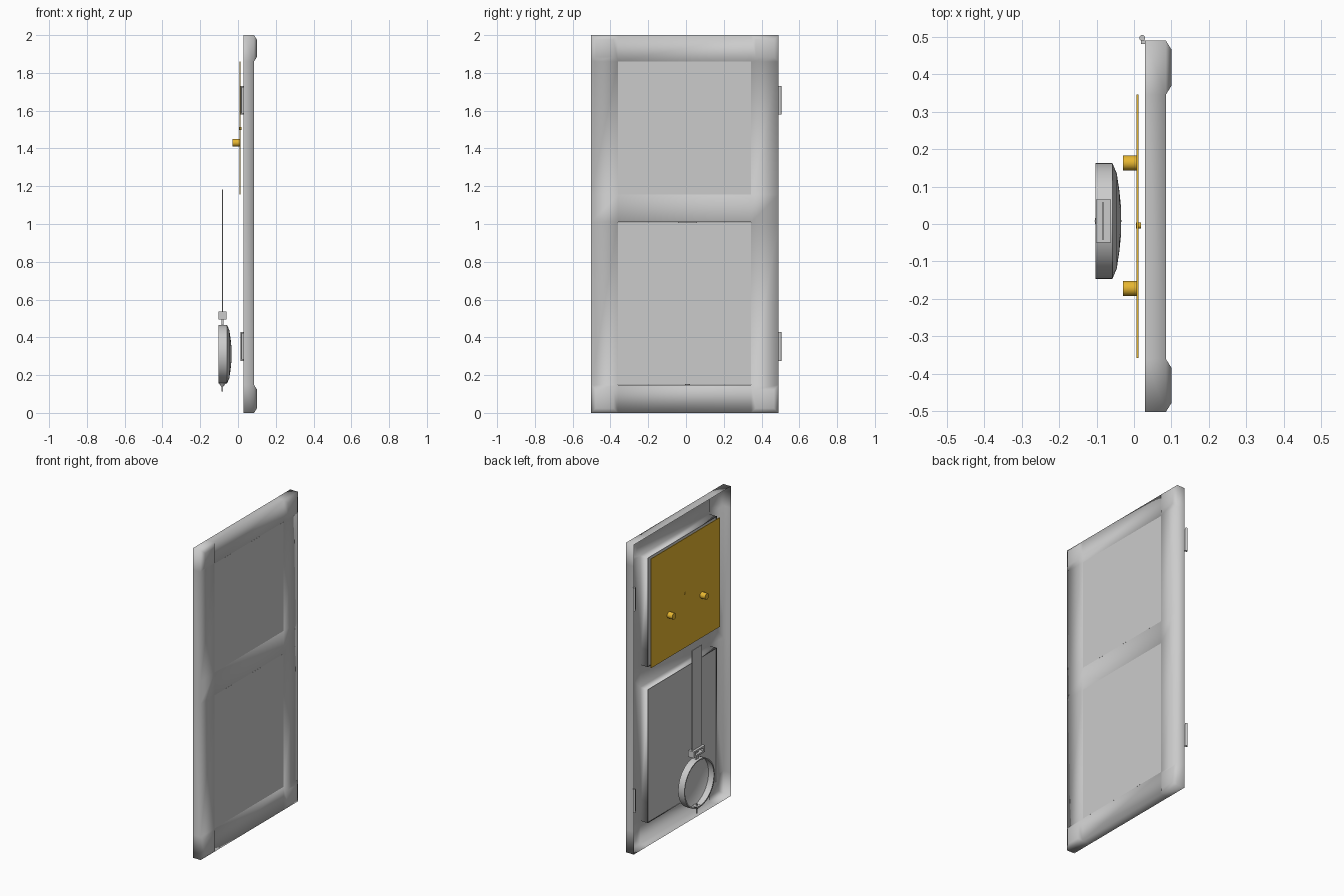
import bpy, bmesh, math
from mathutils import Vector, Matrix

if "Cube" in bpy.data.objects:
    bpy.data.objects.remove(bpy.data.objects["Cube"])

brass = bpy.data.materials.new("brass")
brass.diffuse_color = (0.8, 0.47, 0.03, 1)
brass.use_nodes = True
brass.node_tree.nodes["Principled BSDF"].inputs["Base Color"].default_value = brass.diffuse_color


def finish(name, bm, mat=None, smooth=None):
    bmesh.ops.remove_doubles(bm, verts=bm.verts, dist=1e-5)
    bmesh.ops.recalc_face_normals(bm, faces=bm.faces)
    me = bpy.data.meshes.new(name)
    bm.to_mesh(me)
    bm.free()
    ob = bpy.data.objects.new(name, me)
    bpy.context.collection.objects.link(ob)
    if mat:
        me.materials.append(mat)
    if smooth:
        bpy.ops.object.select_all(action='DESELECT')
        ob.select_set(True)
        bpy.context.view_layer.objects.active = ob
        bpy.ops.object.shade_smooth_by_angle(angle=math.radians(smooth))
    return ob


def add_box(bm, x0, x1, y0, y1, z0, z1):
    m = Matrix.LocRotScale(Vector(((x0+x1)/2, (y0+y1)/2, (z0+z1)/2)), None,
                           Vector((x1-x0, y1-y0, z1-z0)))
    bmesh.ops.create_cube(bm, size=1, matrix=m)


def box(name, *dims, mat=None):
    bm = bmesh.new()
    add_box(bm, *dims)
    return finish(name, bm, mat)


def cylinder(name, centre, r1, r2, depth, axis='Z', seg=16, mat=None):
    bm = bmesh.new()
    rot = Matrix.Rotation(math.pi/2, 4, 'Y') if axis == 'X' else Matrix()
    bmesh.ops.create_cone(bm, cap_ends=True, segments=seg, radius1=r1, radius2=r2,
                          depth=depth, matrix=Matrix.Translation(centre) @ rot)
    return finish(name, bm, mat, 40)


# Door frame: pressed sheet, open at the back, with two window openings
BACK, FRONT, BOSS = 0.03, 0.085, 0.1
ys = [-0.502, -0.36, 0.345, 0.49]
zs = [0, 0.148, 1.01, 1.155, 1.86, 2.0]
bm = bmesh.new()


def quad(*pts):
    bm.faces.new([bm.verts.new(p) for p in pts])


def wall(y0, z0, y1, z1):
    quad((FRONT, y0, z0), (FRONT, y1, z1), (BACK, y1, z1), (BACK, y0, z0))


def loop_walls(y0, y1, z0, z1):
    c = [(y0, z0), (y1, z0), (y1, z1), (y0, z1)]
    for i in range(4):
        wall(*c[i], *c[(i+1) % 4])


corners = []
for i in range(3):
    for j in range(5):
        if i == 1 and j in (1, 3):
            continue
        y0, y1, z0, z1 = ys[i], ys[i+1], zs[j], zs[j+1]
        if i != 1 and j in (0, 4):
            # raised corner bosses
            o = [(y0, z0), (y1, z0), (y1, z1), (y0, z1)]
            n = [(y0+.024, z0+.024), (y1-.024, z0+.024), (y1-.024, z1-.024), (y0+.024, z1-.024)]
            quad(*[(BOSS, y, z) for y, z in n])
            for k in range(4):
                m = (k+1) % 4
                quad((FRONT, *o[k]), (FRONT, *o[m]), (BOSS, *n[m]), (BOSS, *n[k]))
        else:
            quad((FRONT, y0, z0), (FRONT, y1, z0), (FRONT, y1, z1), (FRONT, y0, z1))
for i in range(3):
    for z in (zs[0], zs[-1]):
        wall(ys[i], z, ys[i+1], z)
for j in range(5):
    for y in (ys[0], ys[-1]):
        wall(y, zs[j], y, zs[j+1])
for j in (1, 3):
    for y in ys[1:3]:
        wall(y, zs[j], y, zs[j+1])
    for z in zs[j:j+2]:
        wall(ys[1], z, ys[2], z)
frame = finish("door_frame", bm)
frame.data.polygons.foreach_set("use_smooth", [True] * len(frame.data.polygons))

# Window panes
for name, j in (("lower_pane", 1), ("upper_pane", 3)):
    box(name, BACK+.006, FRONT-.001, ys[1]+.001, ys[2]-.001, zs[j]+.001, zs[j+1]-.001)

# Hinges: pin barrel and leaf
for name, z in (("upper_hinge", 1.655), ("lower_hinge", 0.352)):
    cylinder(name + "_barrel", (0.022, 0.497, z), .008, .008, 0.152, seg=12)
    box(name + "_leaf", 0.019, 0.029, 0.481, 0.491, z-.07, z+.07)

# Dial plate with winding posts and centre shaft
box("dial_plate", 0.007, 0.012, -0.358, 0.346, 1.155, 1.86, mat=brass)
for y in (0.163, -0.172):
    cylinder("winding_post", (-0.011, y, 1.43), .02, .02, 0.038, 'X', 24, brass)
cylinder("centre_shaft", (0.012, -0.004, 1.505), .008, .008, 0.014, 'X', 12, brass)

# Pendulum rod
PX, PY = -0.083, 0.008
box("pendulum_rod", PX-.003, PX+.003, PY-.05, PY+.05, 0.53, 1.183)

# Rod bracket: block with an opening
bm = bmesh.new()
for z0, z1 in ((.494, .505), (.525, .536)):
    add_box(bm, PX-.019, PX+.021, PY-.058, PY+.058, z0, z1)
for s in (-1, 1):
    a, b = sorted((PY+s*.058, PY+s*.04))
    add_box(bm, PX-.019, PX+.021, a, b, .505, .525)
add_box(bm, PX-.004, PX+.004, PY-.012, PY+.012, .505, .525)
finish("rod_bracket", bm)
box("bob_stem", PX-.005, PX+.005, PY-.012, PY+.012, 0.455, 0.5)

# Pendulum bob: lathed open dish
profile = [(-.102, .147), (-.103, .155), (-.058, .155), (-.046, .127), (-.039, .08), (-.035, .04), (-.034, 0)]
bm = bmesh.new()
vs = [bm.verts.new((x, PY, .311+r)) for x, r in profile]
es = [bm.edges.new(p) for p in zip(vs, vs[1:])]
bmesh.ops.spin(bm, geom=vs+es, cent=(0, PY, .311), axis=(1, 0, 0), angle=math.tau, steps=40)
finish("pendulum_bob", bm, smooth=35)

# Rating nut and threaded end
cylinder("rating_nut", (PX, PY, .152), .007, .022, .022)
cylinder("threaded_end", (PX, PY, .145), .005, .005, .062, seg=10)
